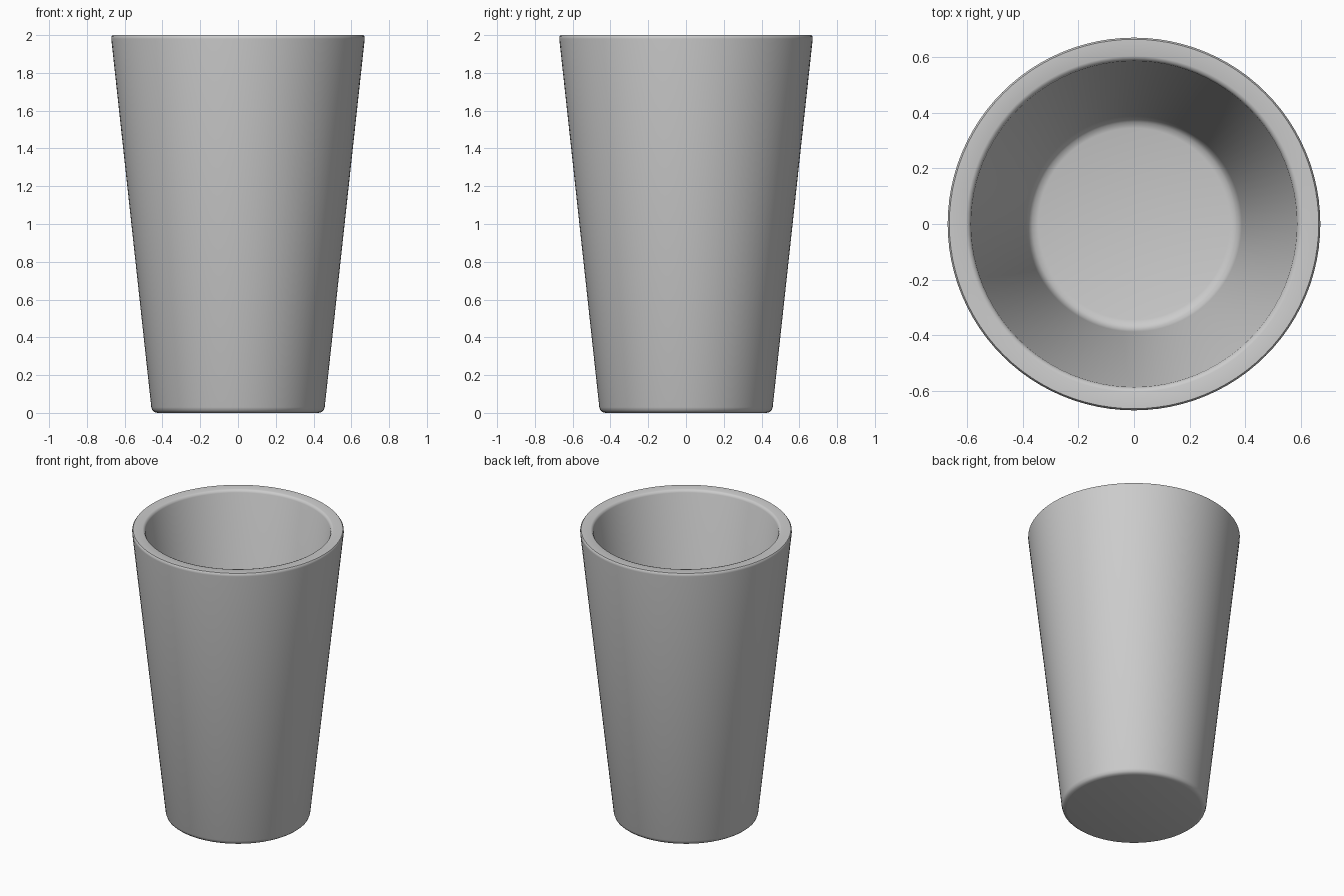
import bpy, bmesh, math

if "Cube" in bpy.data.objects:
    bpy.data.objects.remove(bpy.data.objects["Cube"])

# Half profile of the cup wall (radius, height), from outer base centre to inner floor centre
PROFILE = [
    (0, 0), (0.425, 0), (0.442, 0.004), (0.453, 0.013), (0.459, 0.03),   # base, rounded foot
    (0.671, 1.98), (0.671, 1.992), (0.665, 2.0),                         # outer wall, lip edge
    (0.605, 2.0), (0.594, 1.996), (0.587, 1.982),                        # rim, inner lip edge
    (0.388, 0.15), (0.380, 0.122), (0.366, 0.106), (0.345, 0.10),        # inner wall, floor fillet
    (0, 0.10),
]
SEGMENTS = 96

# Revolve the profile around z
bm = bmesh.new()
verts = [bm.verts.new((r, 0, z)) for r, z in PROFILE]
edges = [bm.edges.new(pair) for pair in zip(verts, verts[1:])]
bmesh.ops.spin(bm, geom=verts + edges, cent=(0, 0, 0), axis=(0, 0, 1),
               angle=math.tau, steps=SEGMENTS, use_merge=False)
bmesh.ops.remove_doubles(bm, verts=bm.verts, dist=0.0005)
bmesh.ops.recalc_face_normals(bm, faces=bm.faces)

mesh = bpy.data.meshes.new("cup")
bm.to_mesh(mesh)
bm.free()
cup = bpy.data.objects.new("cup", mesh)
bpy.context.collection.objects.link(cup)

# Smooth shading
bpy.context.view_layer.objects.active = cup
cup.select_set(True)
bpy.ops.object.shade_smooth_by_angle(angle=math.radians(50))
